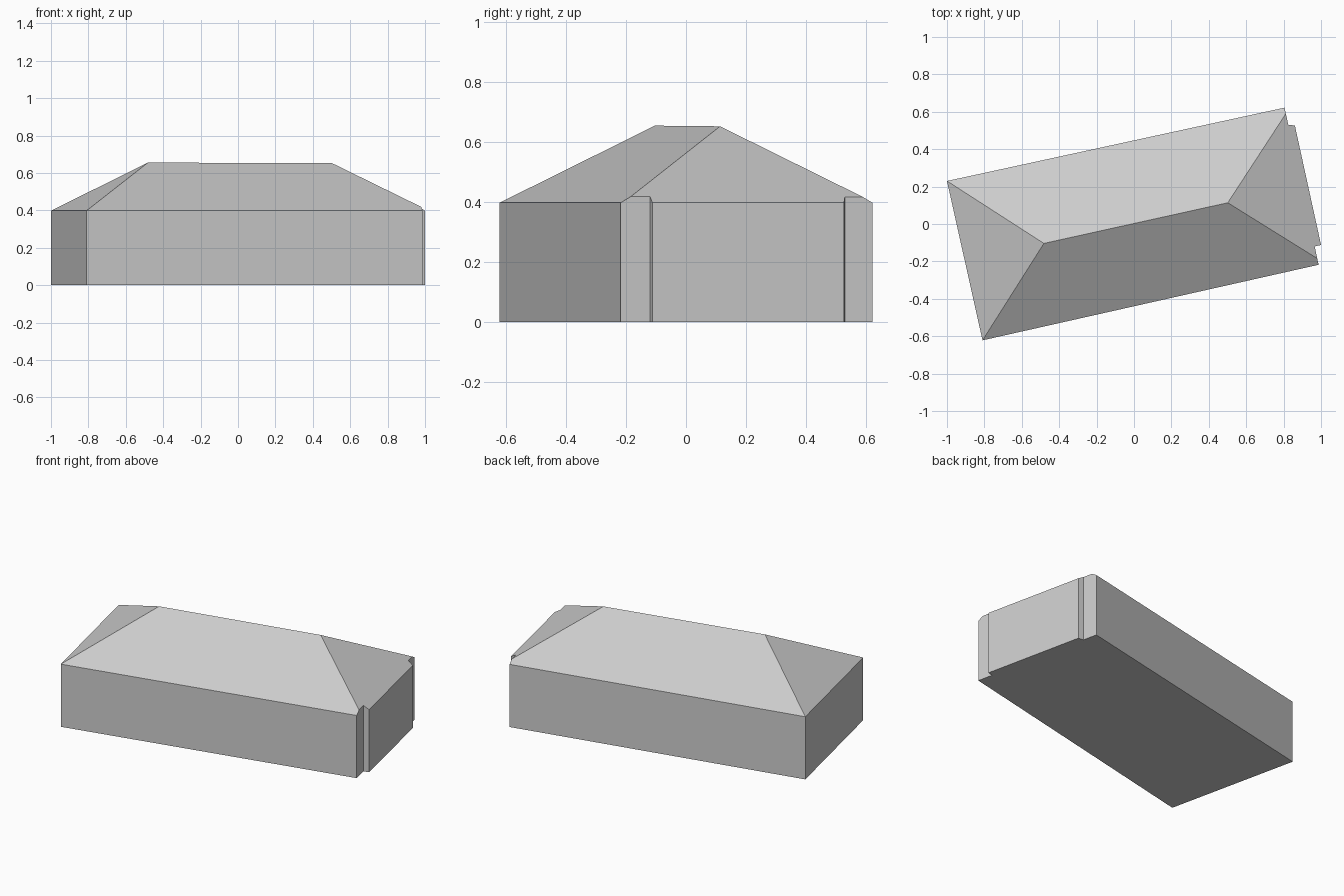
import bpy
import bmesh
from mathutils import Vector

cube = bpy.data.objects.get("Cube")
if cube:
    bpy.data.objects.remove(cube, do_unlink=True)

EAVE = 0.398
RIDGE = 0.654

# Footprint: rotated rectangle whose end wall has a projecting bay
back_right = (-1.0, 0.23)
front_right = (-0.81, -0.622)
front_left = (0.987, -0.218)
bay_front = (1.0, -0.112)
bay_back = (0.86, 0.527)
back_left = (0.805, 0.622)
footprint = [back_right, front_right, front_left, (0.966, -0.12),
             bay_front, bay_back, (0.825, 0.53), back_left]

# Ridge of the hipped roof
ridge_right = Vector((-0.484, -0.102, RIDGE))
ridge_left = Vector((0.5, 0.111, RIDGE))
ridge_mid = (ridge_right + ridge_left) / 2

# Each roof slope is defined by an eave line and a point on the ridge
slopes = [
    (back_right, front_right, ridge_right),
    (front_right, front_left, ridge_mid),
    (bay_front, bay_back, ridge_left),
    (back_left, back_right, ridge_mid),
]


def cut_slope(bm, start, end, ridge):
    """Remove everything above a roof slope and close the cut."""
    a = Vector((*start, EAVE))
    b = Vector((*end, EAVE))
    normal = (b - a).cross(ridge - a).normalized()
    if normal.z < 0:
        normal.negate()
    geom = bm.verts[:] + bm.edges[:] + bm.faces[:]
    bmesh.ops.bisect_plane(bm, geom=geom, dist=1e-6, plane_co=a,
                           plane_no=normal, clear_outer=True)
    rim = [e for e in bm.edges if e.is_boundary]
    bmesh.ops.holes_fill(bm, edges=rim, sides=0)


# Walls: tall prism, then trimmed by the roof slopes
bm = bmesh.new()
base = bm.faces.new([bm.verts.new((x, y, 0)) for x, y in footprint])
top = bmesh.ops.extrude_face_region(bm, geom=[base], use_keep_orig=True)
bmesh.ops.translate(bm, vec=(0, 0, 1),
                    verts=[v for v in top["geom"] if isinstance(v, bmesh.types.BMVert)])
for slope in slopes:
    cut_slope(bm, *slope)
bmesh.ops.recalc_face_normals(bm, faces=bm.faces[:])

mesh = bpy.data.meshes.new("house_block")
bm.to_mesh(mesh)
bm.free()
house = bpy.data.objects.new("house_block", mesh)
bpy.context.collection.objects.link(house)

# Single plain grey finish
grey = bpy.data.materials.new("light_grey")
grey.use_nodes = True
colour = (0.6, 0.6, 0.6, 1)
grey.diffuse_color = colour
grey.node_tree.nodes["Principled BSDF"].inputs["Base Color"].default_value = colour
mesh.materials.append(grey)
